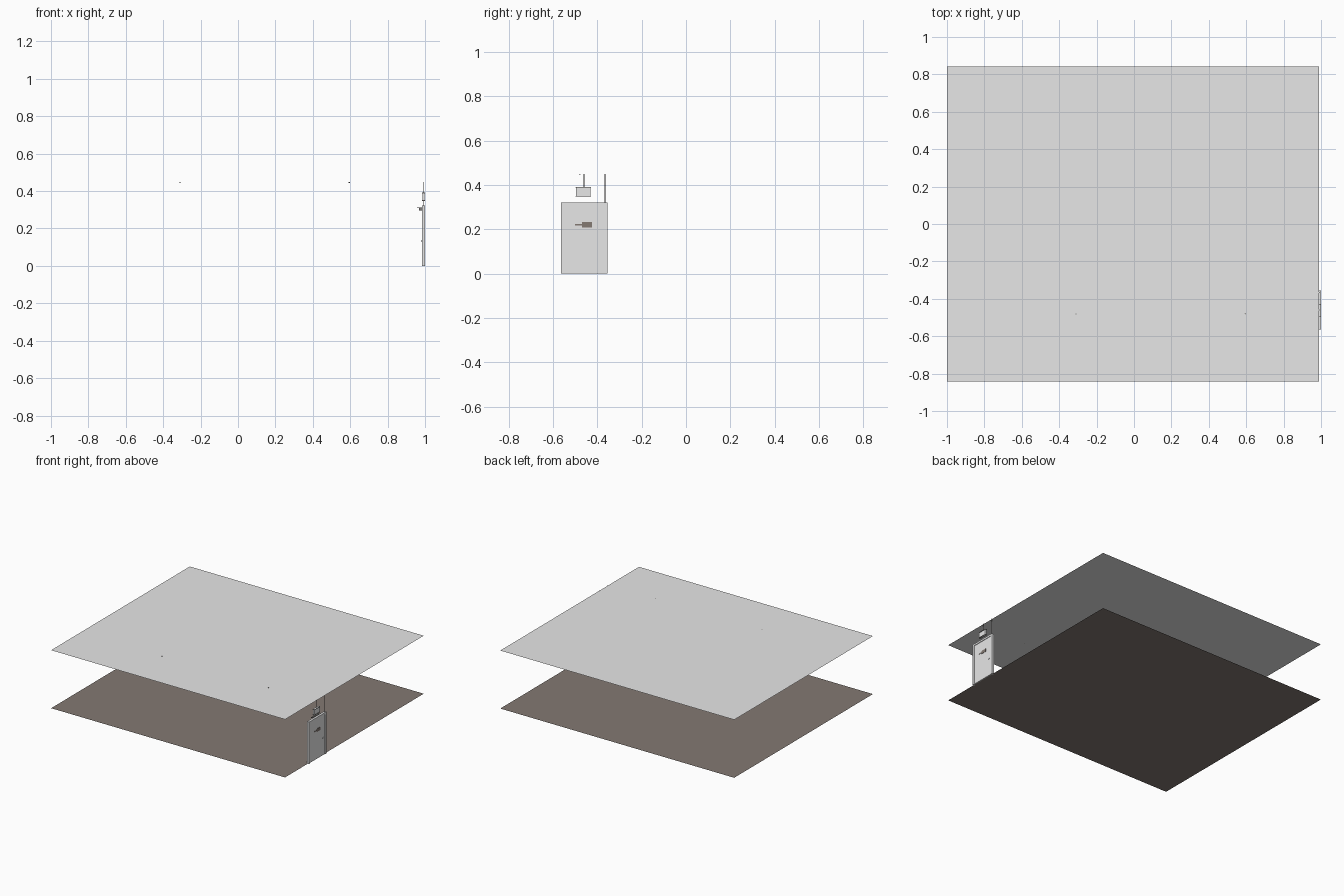
import bpy, math

if "Cube" in bpy.data.objects:
    bpy.data.objects.remove(bpy.data.objects["Cube"])


def material(name, rgb):
    m = bpy.data.materials.new(name)
    m.diffuse_color = (*rgb, 1)
    m.use_nodes = True
    m.node_tree.nodes["Principled BSDF"].inputs["Base Color"].default_value = m.diffuse_color
    return m


LIGHT = material("light_grey", (0.80, 0.80, 0.80))
FLOOR = material("warm_grey_floor", (0.23, 0.192, 0.17))
METAL = material("dark_metal", (0.22, 0.21, 0.20))


def finish(name, mat):
    ob = bpy.context.object
    ob.name = name
    ob.data.materials.append(mat)
    return ob


def sheet(name, z, mat):
    bpy.ops.mesh.primitive_plane_add(size=1, location=(-0.005, 0, z))
    bpy.context.object.scale = (1.99, 1.685, 1)
    return finish(name, mat)


def box(name, x, y, z, mat):
    """Box from (min, max) ranges."""
    r = (x, y, z)
    bpy.ops.mesh.primitive_cube_add(size=1, location=[(a + b) / 2 for a, b in r])
    bpy.context.object.scale = [b - a for a, b in r]
    return finish(name, mat)


def rod(name, loc, radius, depth, mat, along_x=False):
    bpy.ops.mesh.primitive_cylinder_add(vertices=12, radius=radius, depth=depth, location=loc,
                                        rotation=(0, math.pi / 2 if along_x else 0, 0))
    bpy.ops.object.shade_smooth_by_angle()
    return finish(name, mat)


# floor and ceiling sheets
sheet("floor", 0, FLOOR)
sheet("ceiling", 0.446, LIGHT)

# door frame and recessed door
Y0, Y1, TOP = -0.565, -0.355, 0.322
W = 0.014
FX = (0.983, 1.0)
box("frame_left", FX, (Y0, Y0 + W), (0, TOP), LIGHT)
box("frame_right", FX, (Y1 - W, Y1), (0, TOP), LIGHT)
box("frame_header", FX, (Y0 + W, Y1 - W), (TOP - W, TOP), LIGHT)
box("door", (0.987, 0.996), (Y0 + W, Y1 - W), (0.001, TOP - W), LIGHT)

# door plate with thin pointer on the outside
box("door_plate", (0.996, 0.998), (-0.47, -0.425), (0.208, 0.232), FLOOR)
box("door_plate_pointer", (0.996, 0.998), (-0.5, -0.47), (0.217, 0.223), FLOOR)

# handles on both sides
for side, x in (("inner", 0.984), ("outer", 0.998)):
    rod(side + "_handle_rose", (x, -0.39, 0.134), 0.005, 0.005, LIGHT, True)
box("inner_lever", (0.978, 0.982), (-0.412, -0.387), (0.132, 0.136), METAL)

# door closer on the inside
box("closer_body", (0.968, 0.984), (-0.43, -0.38), (0.297, 0.312), METAL)
box("closer_arm", (0.957, 0.969), (-0.48, -0.4), (0.311, 0.315), METAL)

# sign box above the door, with raised rims and hanging rods
box("sign", (0.986, 0.998), (-0.497, -0.43), (0.347, 0.392), LIGHT)
for i, z in enumerate((0.347, 0.388)):
    box(f"sign_rim_{i}", (0.984, 1.0), (-0.498, -0.429), (z, z + 0.004), METAL)
rod("sign_rod", (0.991, -0.46, 0.42), 0.002, 0.058, METAL)
rod("wall_conduit", (0.991, -0.366, 0.385), 0.002, 0.128, METAL)

# small ceiling fixings
for i, x in enumerate((-0.31, 0.595)):
    rod(f"ceiling_fixing_{i}", (x, -0.48, 0.446), 0.003, 0.004, METAL)
